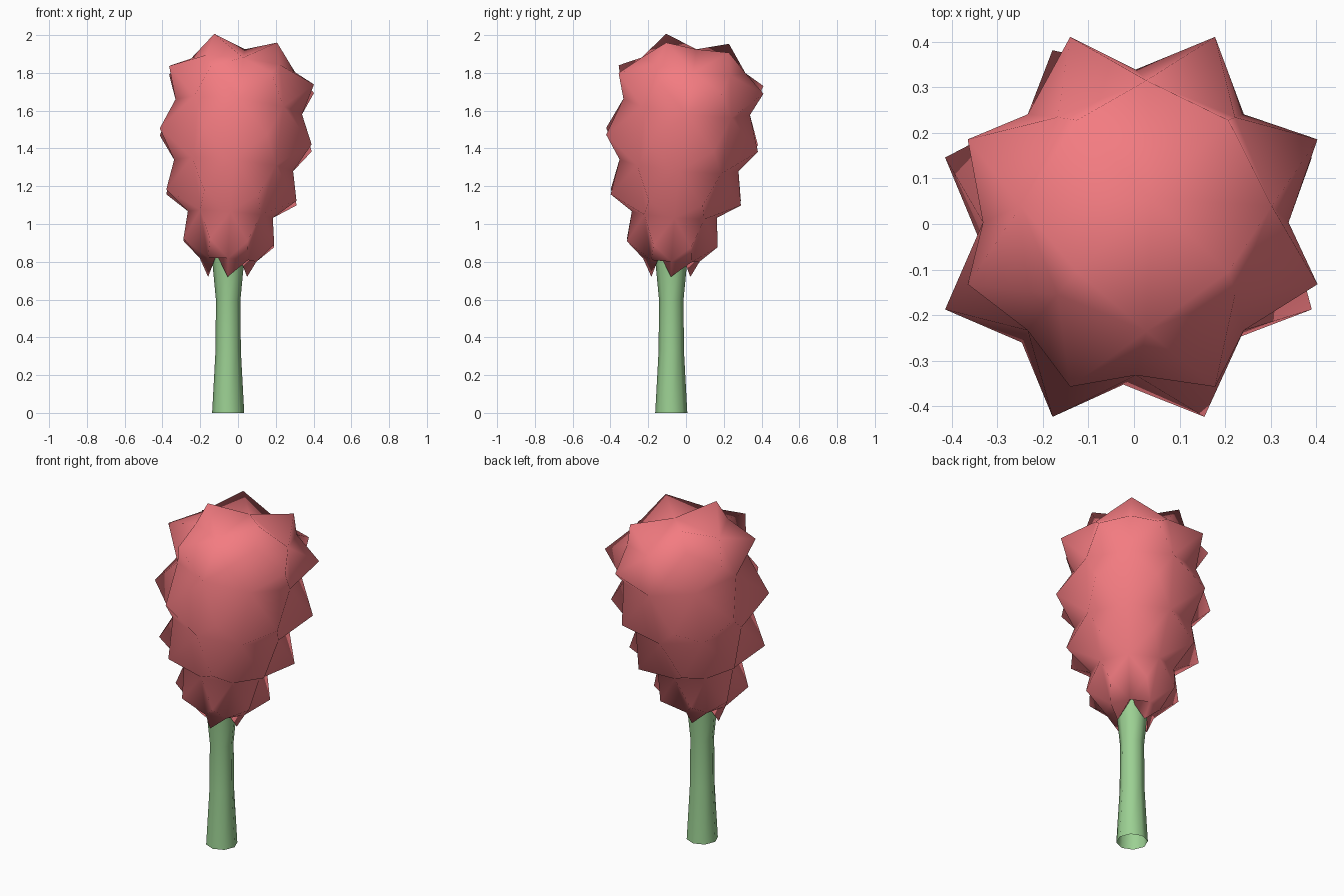
import bpy, bmesh
from math import cos, sin, pi

if "Cube" in bpy.data.objects:
    bpy.data.objects.remove(bpy.data.objects["Cube"])


def material(name, color):
    m = bpy.data.materials.new(name)
    m.diffuse_color = color
    m.use_nodes = True
    m.node_tree.nodes["Principled BSDF"].inputs["Base Color"].default_value = m.diffuse_color
    return m


def finish(bm, name, mat):
    bmesh.ops.recalc_face_normals(bm, faces=bm.faces)
    for f in bm.faces:
        f.smooth = True
    me = bpy.data.meshes.new(name)
    bm.to_mesh(me)
    bm.free()
    ob = bpy.data.objects.new(name, me)
    bpy.context.collection.objects.link(ob)
    me.materials.append(mat)
    return ob


# Leaning axis of the flower head: offset and ring tilt grow with height
def lean(r, a, z):
    t = max(0, (z - 0.75) / 1.2)
    dx, dy = r * cos(a), r * sin(a)
    cx = -0.055 + 0.045 * t + 0.05 * t * t
    cy = -0.08 + 0.05 * t + 0.09 * t * t
    dz = -(0.06 + 0.08 * t) * dx - (0.05 + 0.11 * t) * dy
    return cx + dx, cy + dy, z + dz


# Flower head: eight-sided rings whose quads are raised into pointed buds
rings = [(0.15, 0.81), (0.225, 1.05), (0.315, 1.31), (0.335, 1.62), (0.275, 1.84)]
peaks = [(0.26, 0.90), (0.373, 1.14), (0.435, 1.445), (0.415, 1.765)]
bm = bmesh.new()


def bud(quad, r, a, z):
    tip = bm.verts.new(lean(r, a, z))
    for i in range(4):
        bm.faces.new((quad[i], quad[(i + 1) % 4], tip))


grid = [[bm.verts.new(lean(r, k * pi / 4, z)) for k in range(8)] for r, z in rings]
for row, (r, z) in enumerate(peaks):
    lo, hi = grid[row], grid[row + 1]
    for k in range(8):
        n = (k + 1) % 8
        bud((lo[k], lo[n], hi[n], hi[k]), r, (k + 0.5) * pi / 4, z)

# Four buds closing the top
crown = bm.verts.new(lean(0, 0, 1.925))
top = grid[-1]
for k in range(0, 8, 2):
    bud((top[k], top[k + 1], top[(k + 2) % 8], crown), 0.235, (k + 1) * pi / 4, 1.957)

# Pointed collar hanging over the stem
collar = [bm.verts.new((-0.055 + r * cos(k * pi / 4), -0.08 + r * sin(k * pi / 4), z))
          for k in range(8) for r, z in [((0.103, 0.72), (0.082, 0.84))[k % 2]]]
for k in range(8):
    n = (k + 1) % 8
    bm.faces.new((collar[k], collar[n], grid[0][n]))
    bm.faces.new((collar[k], grid[0][n], grid[0][k]))
finish(bm, "flower_head", material("petal_red", (0.9, 0.2, 0.22, 1)))

# Stem: tapered tube flaring into the head
bm = bmesh.new()
prev = None
for r, z in [(0.085, 0), (0.067, 0.33), (0.065, 0.6), (0.088, 0.84)]:
    loop = [bm.verts.new((-0.052 + r * cos(k * pi / 4), -0.078 + r * sin(k * pi / 4), z))
            for k in range(8)]
    if prev:
        for k in range(8):
            n = (k + 1) % 8
            bm.faces.new((prev[k], prev[n], loop[n], loop[k]))
    prev = loop
finish(bm, "stem", material("stem_green", (0.33, 0.63, 0.29, 1)))
